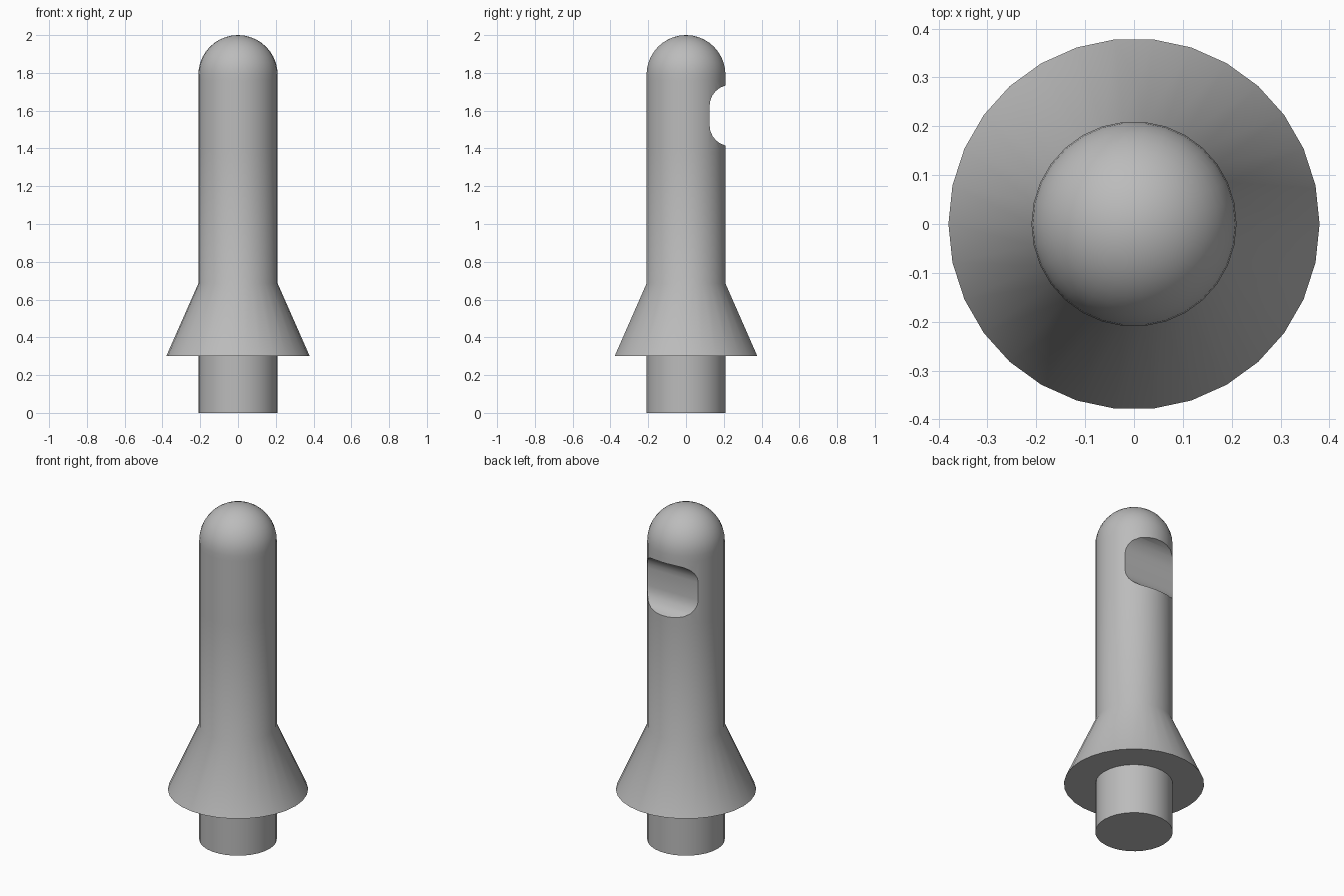
import bpy
import bmesh
import math

cube = bpy.data.objects.get("Cube")
if cube:
    bpy.data.objects.remove(cube, do_unlink=True)

SIDES = 30
RADIUS = 0.21
SKIRT_RADIUS = 0.38
DOME_Z = 2 - RADIUS

# Plain grey material
grey = bpy.data.materials.new("plain grey")
grey.use_nodes = True
grey.diffuse_color = (0.5, 0.5, 0.5, 1)
grey.node_tree.nodes["Principled BSDF"].inputs["Base Color"].default_value = (0.5, 0.5, 0.5, 1)


def make_object(name, bm):
    bmesh.ops.recalc_face_normals(bm, faces=bm.faces)
    mesh = bpy.data.meshes.new(name)
    bm.to_mesh(mesh)
    bm.free()
    mesh.materials.append(grey)
    obj = bpy.data.objects.new(name, mesh)
    bpy.context.collection.objects.link(obj)
    return obj


# Pin: one lathed profile with stub, flared skirt, shaft and domed tip
profile = [(0, 0), (RADIUS, 0), (RADIUS, 0.3), (SKIRT_RADIUS, 0.3),
           (RADIUS, 0.685), (RADIUS, 1.38), (RADIUS, 1.76)]
steps = 10
for i in range(steps):
    a = math.pi / 2 * i / steps
    profile.append((RADIUS * math.cos(a), DOME_Z + RADIUS * math.sin(a)))
profile.append((0, 2))

bm = bmesh.new()
verts = [bm.verts.new((r, 0, z)) for r, z in profile]
edges = [bm.edges.new(pair) for pair in zip(verts, verts[1:])]
bmesh.ops.spin(bm, geom=verts + edges, cent=(0, 0, 0), axis=(0, 0, 1),
               angle=2 * math.pi, steps=SIDES)
bmesh.ops.remove_doubles(bm, verts=bm.verts, dist=0.0005)
pin = make_object("pin_body", bm)

# Slot cutter: rounded bar running sideways across the back of the shaft
bm = bmesh.new()
arc, cut_r = 12, 0.11
outline = []
for centre_z, start in ((1.626, 0), (1.522, math.pi)):
    for i in range(arc + 1):
        a = start + math.pi * i / arc
        outline.append(bm.verts.new((-0.4, 0.235 + cut_r * math.cos(a),
                                     centre_z + cut_r * math.sin(a))))
face = bm.faces.new(outline)
new = bmesh.ops.extrude_face_region(bm, geom=[face])["geom"]
bmesh.ops.translate(bm, vec=(0.8, 0, 0),
                    verts=[v for v in new if isinstance(v, bmesh.types.BMVert)])
cutter = make_object("slot_cutter", bm)
cutter.hide_render = True

# Cut the slot, then remove the cutter
bpy.ops.object.select_all(action='DESELECT')
bpy.context.view_layer.objects.active = pin
pin.select_set(True)
cut = pin.modifiers.new("slot", 'BOOLEAN')
cut.operation = 'DIFFERENCE'
cut.solver = 'EXACT'
cut.object = cutter
bpy.ops.object.modifier_apply(modifier=cut.name)
bpy.data.objects.remove(cutter, do_unlink=True)
bpy.ops.object.shade_smooth_by_angle(angle=math.radians(35))
